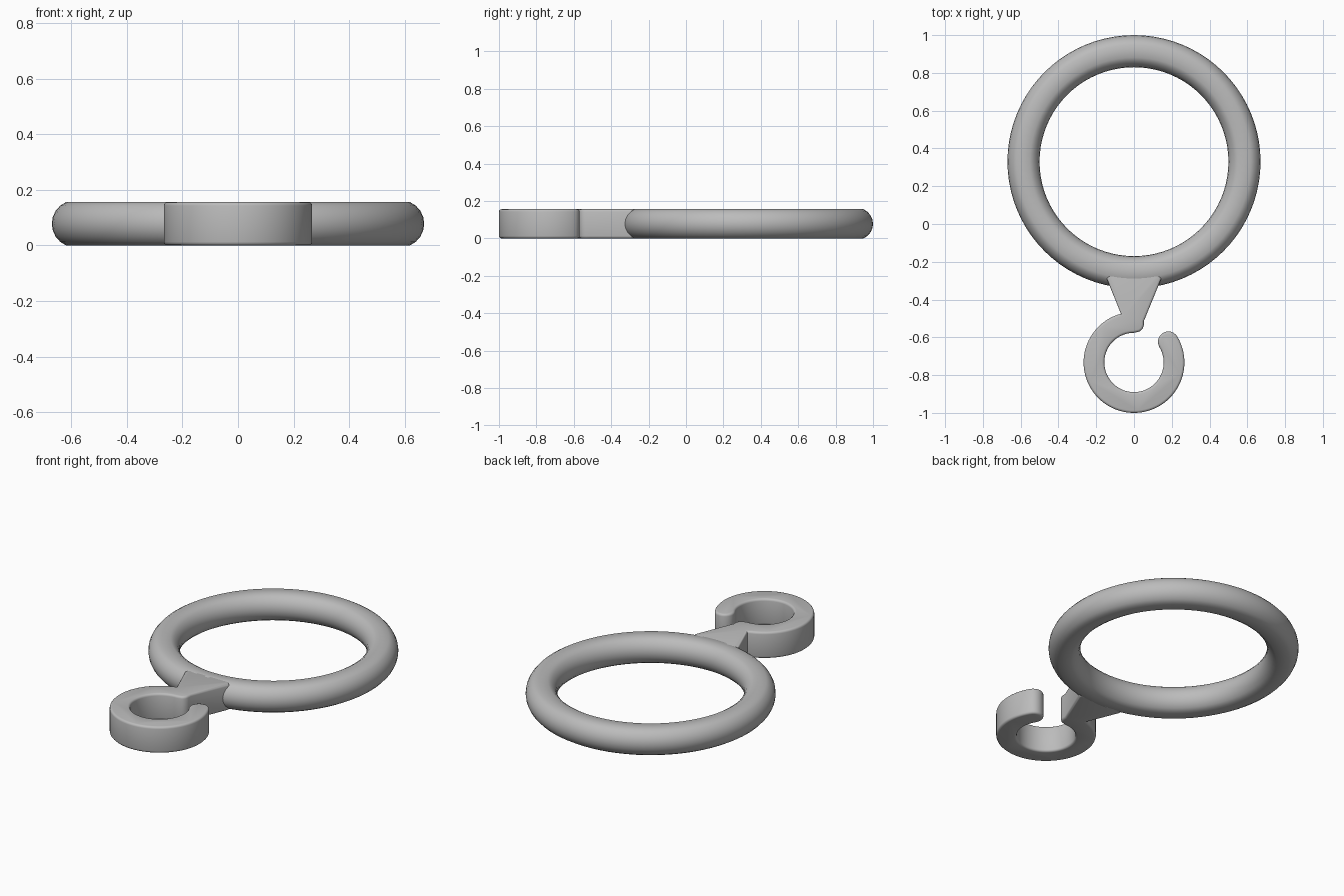
import bpy, bmesh
from math import sin, cos, radians, asin, pi, sqrt

cube = bpy.data.objects.get("Cube")
if cube:
    bpy.data.objects.remove(cube, do_unlink=True)

HEIGHT = 0.156

grey = bpy.data.materials.new("plain grey")
grey.use_nodes = True
grey.diffuse_color = (0.5, 0.5, 0.5, 1)
grey.node_tree.nodes["Principled BSDF"].inputs["Base Color"].default_value = (0.5, 0.5, 0.5, 1)


def arc(cx, cy, r, start, end, steps):
    """Points on an arc, angles in degrees."""
    angles = [radians(start + (end - start) * i / steps) for i in range(steps + 1)]
    return [(cx + r * cos(a), cy + r * sin(a)) for a in angles]


def finish(bm, name):
    bmesh.ops.recalc_face_normals(bm, faces=bm.faces)
    mesh = bpy.data.meshes.new(name)
    bm.to_mesh(mesh)
    bm.free()
    mesh.materials.append(grey)
    obj = bpy.data.objects.new(name, mesh)
    bpy.context.collection.objects.link(obj)
    bpy.ops.object.select_all(action="DESELECT")
    obj.select_set(True)
    bpy.context.view_layer.objects.active = obj
    bpy.ops.object.shade_smooth_by_angle(angle=radians(35))
    return obj


# Large ring: a round section with flattened top and bottom, swept in a circle
def build_ring(cy, radius, tube, segments=80):
    mid = HEIGHT / 2
    limit = asin(mid / tube) * 180 / pi
    profile = arc(radius, mid, tube, -limit, limit, 8)
    profile += arc(radius, mid, tube, 180 - limit, 180 + limit, 8)
    bm = bmesh.new()
    loops = []
    for i in range(segments):
        a = 2 * pi * i / segments
        loops.append([bm.verts.new((r * cos(a), cy + r * sin(a), z)) for r, z in profile])
    n = len(profile)
    for i in range(segments):
        a, b = loops[i], loops[(i + 1) % segments]
        for j in range(n):
            k = (j + 1) % n
            bm.faces.new((a[j], b[j], b[k], a[k]))
    return finish(bm, "large_ring")


# Open hook and tapered stem: one outline, extruded, with softened rims
def build_hook(cy, outer, inner, tip=31):
    mid, half = (outer + inner) / 2, (outer - inner) / 2
    tx, ty = mid * cos(radians(tip)), cy + mid * sin(radians(tip))
    outline = arc(0, cy, outer, 105, 360 + tip, 64)
    outline += arc(tx, ty, half, tip, tip + 180, 12)[1:-1]
    outline += arc(0, cy, inner, 360 + tip, 90, 60)
    outline += [(0.03, -0.569), (0.045, -0.556), (0.052, -0.535), (0.052, -0.515),
                (0.145, -0.288), (0.125, -0.262), (-0.125, -0.262), (-0.145, -0.288)]
    bm = bmesh.new()
    base = bm.faces.new([bm.verts.new((x, y, 0)) for x, y in outline])
    result = bmesh.ops.extrude_face_region(bm, geom=[base], use_keep_orig=True)
    for v in result["geom"]:
        if isinstance(v, bmesh.types.BMVert):
            v.co.z = HEIGHT
    bmesh.ops.recalc_face_normals(bm, faces=bm.faces)
    rims = [e for e in bm.edges if abs(e.verts[0].co.z - e.verts[1].co.z) < 0.001]
    bmesh.ops.bevel(bm, geom=rims, offset=0.013, segments=3, profile=0.5, affect="EDGES")
    return finish(bm, "hook_and_stem")


build_ring(cy=0.33, radius=0.585, tube=0.085)
build_hook(cy=-0.733, outer=0.267, inner=0.157)
